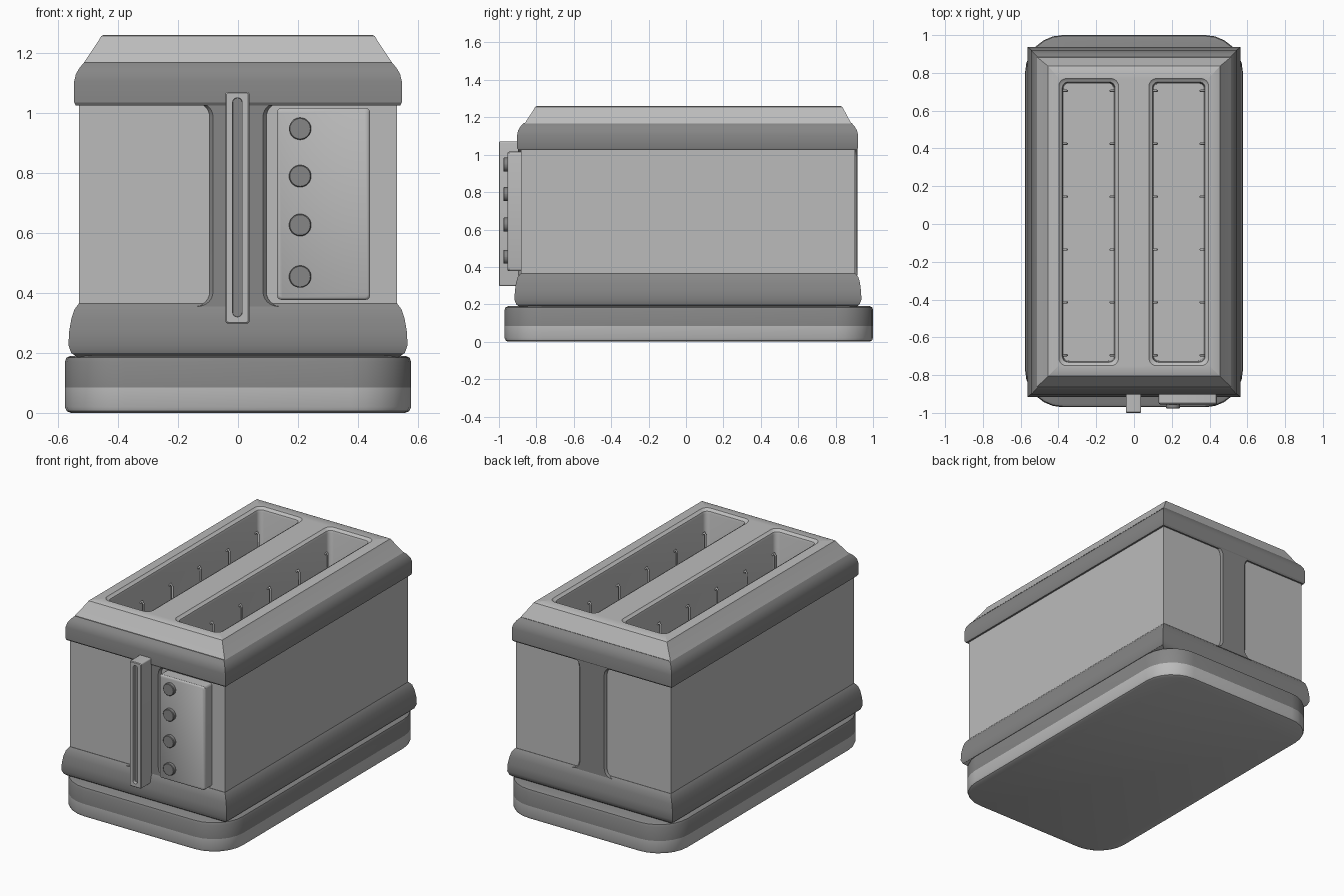
import bpy, bmesh
from math import cos, sin, pi, radians

if "Cube" in bpy.data.objects:
    bpy.data.objects.remove(bpy.data.objects["Cube"], do_unlink=True)


def material(name, value):
    m = bpy.data.materials.new(name)
    m.use_nodes = True
    color = (value, value, value, 1)
    m.diffuse_color = color
    m.node_tree.nodes["Principled BSDF"].inputs["Base Color"].default_value = color
    return m


LIGHT = material("light grey", 0.5)
DARK = material("dark grey", 0.24)


# Plane mappings: (a, b, depth) to world space
def up(a, b, d):
    return (a, b, d)


def front(a, b, d):
    return (a, -d, b)


def back(a, b, d):
    return (-a, d, b)


def rect(x0, x1, y0, y1, r=0.0, n=6):
    """Counter-clockwise rectangle, with rounded corners when r > 0."""
    if r <= 0:
        return [(x0, y0), (x1, y0), (x1, y1), (x0, y1)]
    corners = [(x1 - r, y0 + r, -pi / 2), (x1 - r, y1 - r, 0),
               (x0 + r, y1 - r, pi / 2), (x0 + r, y0 + r, pi)]
    return [(cx + r * cos(t + pi / 2 * i / n), cy + r * sin(t + pi / 2 * i / n))
            for cx, cy, t in corners for i in range(n + 1)]


def smooth(ob, angle=30):
    bpy.ops.object.select_all(action='DESELECT')
    ob.select_set(True)
    bpy.context.view_layer.objects.active = ob
    bpy.ops.object.shade_smooth_by_angle(angle=radians(angle))


def loft(name, rings, mats, plane=up, start=True, end=True, rule=None, angle=30):
    """Skin a stack of (outline, depth) rings; rule picks dark faces."""
    bm = bmesh.new()
    loops = [[bm.verts.new(plane(a, b, d)) for a, b in pts] for pts, d in rings]
    for lo, hi in zip(loops, loops[1:]):
        for i in range(len(lo)):
            j = (i + 1) % len(lo)
            bm.faces.new((lo[i], lo[j], hi[j], hi[i]))
    if start:
        bm.faces.new(loops[0][::-1])
    if end:
        bm.faces.new(loops[-1])
    if rule:
        for f in bm.faces:
            f.material_index = int(rule(f.calc_center_median()))
    me = bpy.data.meshes.new(name)
    bm.to_mesh(me)
    bm.free()
    for m in mats:
        me.materials.append(m)
    ob = bpy.data.objects.new(name, me)
    bpy.context.collection.objects.link(ob)
    smooth(ob, angle)
    return ob


def frame(half, y0, y1, z, r=0.0):
    return rect(-half, half, y0, y1, r), z


# Base plinth: light foot, dark upper part
SPLIT = 0.085
base_rings = [(0.02, 0.0), (0.006, 0.006), (0, 0.02), (0, SPLIT),
              (0, 0.17), (0.005, 0.184), (0.018, 0.19)]
loft("base", [frame(0.577 - i, -0.97 + i, 1.0 - i, z, 0.2 - i) for i, z in base_rings],
     [LIGHT, DARK], rule=lambda c: c.z > SPLIT)

# Lower band, flaring out above the base
loft("lower_band", [frame(0.535, -0.89, 0.91, 0.185), frame(0.556, -0.908, 0.928, 0.2),
                    frame(0.565, -0.917, 0.938, 0.225), frame(0.563, -0.915, 0.936, 0.27),
                    frame(0.555, -0.909, 0.93, 0.315), frame(0.545, -0.9, 0.922, 0.345),
                    frame(0.53, -0.885, 0.905, 0.365)], [DARK])

# Main body shell
loft("body", [frame(0.53, -0.883, 0.904, 0.36), frame(0.53, -0.883, 0.904, 1.04)],
     [LIGHT], start=False, end=False)

# Upper band, overhanging the body and rounding inwards
loft("upper_band", [frame(0.52, -0.87, 0.89, 1.025), frame(0.541, -0.897, 0.914, 1.025),
                    frame(0.546, -0.903, 0.92, 1.035), frame(0.546, -0.903, 0.92, 1.105),
                    frame(0.54, -0.898, 0.914, 1.13), frame(0.527, -0.884, 0.901, 1.152),
                    frame(0.51, -0.866, 0.885, 1.17), frame(0.49, -0.84, 0.86, 1.17)],
     [DARK], start=False, end=False)

# Sloping top rim
rim = loft("top_rim", [frame(0.513, -0.862, 0.883, 1.168), frame(0.462, -0.812, 0.842, 1.245),
                       frame(0.456, -0.806, 0.836, 1.256), frame(0.446, -0.796, 0.826, 1.26)],
           [LIGHT])


# Bread slots: opening cut through the rim, liner and wire guides below
def slot_outline(cx, inset):
    return rect(cx - 0.158 + inset, cx + 0.158 - inset,
                -0.75 + inset, 0.77 - inset, 0.04 - inset / 2)


FLOOR = 0.42


def wire(name, x, y, side):
    cu = bpy.data.curves.new(name, 'CURVE')
    cu.dimensions = '3D'
    cu.bevel_depth = 0.006
    cu.bevel_resolution = 1
    path = [(0.0, 1.115), (0.011, 1.128), (0.02, 1.115), (0.02, FLOOR)]
    sp = cu.splines.new('POLY')
    sp.points.add(len(path) - 1)
    for p, (d, z) in zip(sp.points, path):
        p.co = (x - side * d, y, z, 1)
    cu.materials.append(LIGHT)
    bpy.context.collection.objects.link(bpy.data.objects.new(name, cu))


for label, cx in (("left", 0.237), ("right", -0.24)):
    cutter = loft("slot_cutter", [(slot_outline(cx, 0), 1.1), (slot_outline(cx, 0), 1.3)], [LIGHT])
    cutter.hide_render = True
    mod = rim.modifiers.new("slot", 'BOOLEAN')
    mod.operation = 'DIFFERENCE'
    mod.solver = 'EXACT'
    mod.object = cutter
    bpy.context.view_layer.objects.active = rim
    bpy.ops.object.modifier_move_to_index(modifier=mod.name, index=0)
    bpy.ops.object.modifier_apply(modifier=mod.name)
    bpy.data.objects.remove(cutter, do_unlink=True)

    loft(label + "_slot_liner", [(slot_outline(cx, 0), 1.26), (slot_outline(cx, 0.008), 1.252),
                                 (slot_outline(cx, 0.018), 1.248), (slot_outline(cx, 0.022), 1.235),
                                 (slot_outline(cx, 0.026), FLOOR)], [LIGHT], start=False)
    for side in (-1, 1):
        for i in range(6):
            wire(label + "_slot_wire", cx + side * 0.135, 0.005 + 0.28 * (i - 2.5), side)


# Pillars joining the two bands, with filleted ends
def pillar_outline(half, r=0.05, z0=0.355, z1=1.035, n=6):
    cx = half + r
    arc = [pi / 2 * i / n for i in range(n + 1)]
    side = [(cx - r * sin(t), z0 + r - r * cos(t)) for t in arc]
    side += [(cx - r * cos(t), z1 - r + r * sin(t)) for t in arc]
    return side + [(-x, z) for x, z in reversed(side)]


for name, plane, d in (("front_pillar", front, 0.88), ("back_pillar", back, 0.9)):
    loft(name, [(pillar_outline(0.095), d), (pillar_outline(0.093), d + 0.008),
                (pillar_outline(0.083), d + 0.017)], [DARK], plane=plane)


# Lever rail with a recessed dark groove
def rail(half, z0, z1, r):
    return rect(-half - 0.002, half - 0.002, z0, z1, r, 4)


loft("lever_rail", [(rail(0.04, 0.298, 1.07, 0.008), 0.88), (rail(0.04, 0.298, 1.07, 0.008), 0.996),
                    (rail(0.036, 0.302, 1.066, 0.006), 1.0), (rail(0.016, 0.32, 1.05, 0.015), 1.0),
                    (rail(0.015, 0.321, 1.049, 0.014), 0.98)],
     [LIGHT, DARK], plane=front, rule=lambda c: c.y > -0.985 and abs(c.x) < 0.01 and 0.4 < c.z < 0.9)


# Control panel with four round buttons
def panel(inset):
    return rect(0.13 + inset, 0.44 - inset, 0.377 + inset, 1.016 - inset, 0.014 - inset / 2, 3)


loft("control_panel", [(panel(0), 0.87), (panel(0), 0.947), (panel(0.003), 0.952),
                       (panel(0.008), 0.955)], [LIGHT], plane=front)


def disc(z, r):
    return rect(0.207 - r, 0.207 + r, z - r, z + r, r, 7)


for z in (0.947, 0.789, 0.626, 0.454):
    loft("button", [(disc(z, 0.037), 0.95), (disc(z, 0.037), 0.973), (disc(z, 0.034), 0.976)],
         [DARK], plane=front)
